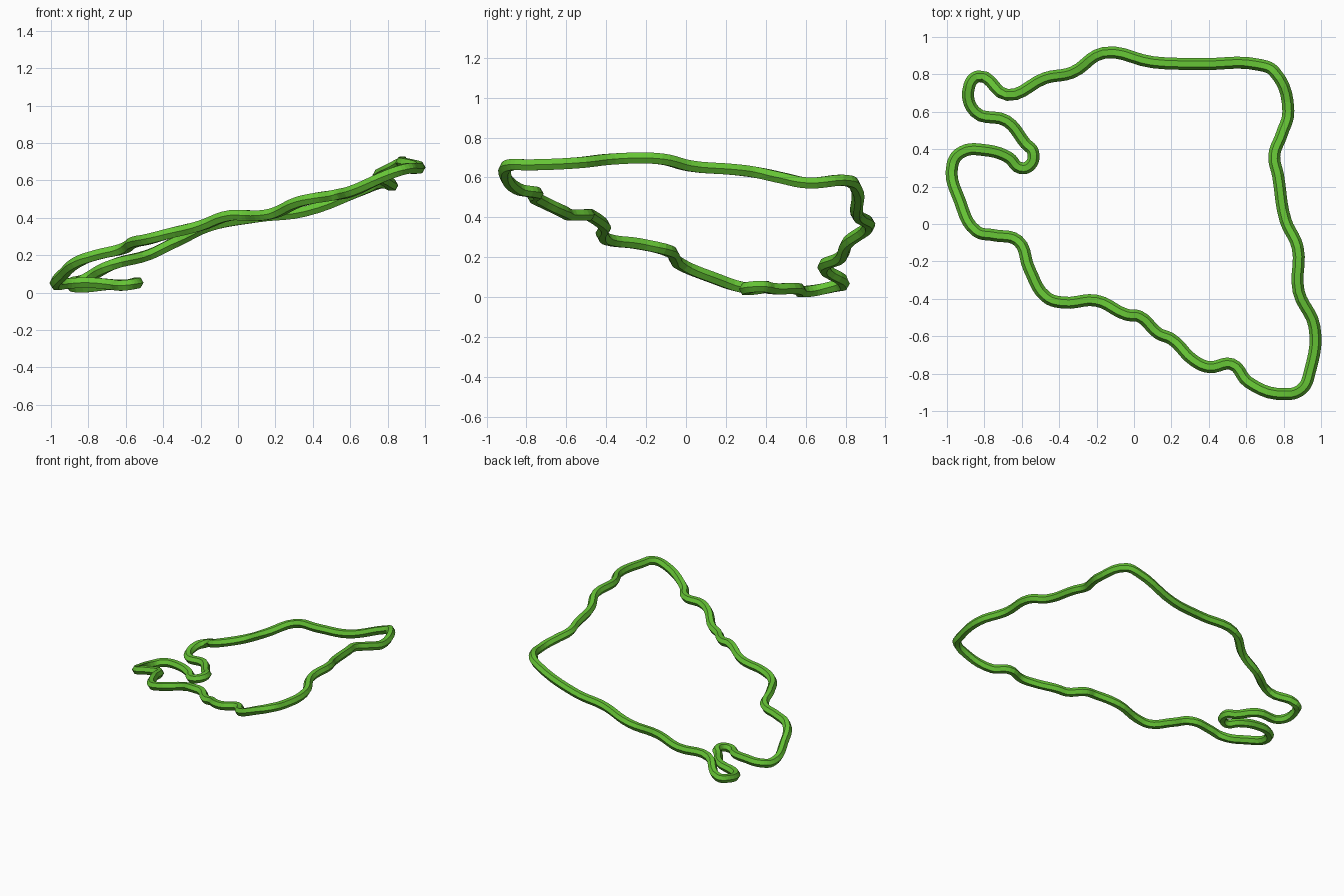
import bpy

cube = bpy.data.objects.get("Cube")
if cube:
    bpy.data.objects.remove(cube, do_unlink=True)

# Single green material
green = bpy.data.materials.new("leaf green")
green.use_nodes = True
colour = (0.13, 0.55, 0.035, 1.0)
green.diffuse_color = colour
bsdf = next(n for n in green.node_tree.nodes if n.type == "BSDF_PRINCIPLED")
bsdf.inputs["Base Color"].default_value = colour
bsdf.inputs["Roughness"].default_value = 0.8

# Centre line of the closed loop, starting at the low left corner
path = [
    # front diagonal, climbing to the right
    (-.97, .32, .05), (-.93, .12, .11), (-.84, -.04, .18), (-.75, -.06, .21),
    (-.62, -.09, .24), (-.56, -.24, .275), (-.47, -.39, .295), (-.38, -.42, .32),
    (-.20, -.41, .365), (-.04, -.485, .42), (.03, -.495, .42), (.13, -.585, .42),
    (.20, -.615, .435), (.32, -.73, .49), (.40, -.765, .51), (.525, -.75, .53),
    (.61, -.845, .55), (.81, -.91, .64),
    # right edge
    (.90, -.88, .67), (.94, -.79, .67), (.965, -.55, .68), (.88, -.36, .70),
    (.875, -.125, .70), (.81, .02, .665), (.77, .26, .645), (.75, .365, .63),
    (.79, .48, .605), (.825, .605, .58),
    # back edge, descending to the left
    (.75, .815, .59), (.675, .85, .56), (.355, .855, .44), (.10, .865, .41),
    (-.16, .915, .36), (-.33, .81, .28), (-.475, .78, .21), (-.675, .69, .155),
    # hairpin bends on the left
    (-.83, .79, .075), (-.88, .74, .06), (-.85, .60, .035), (-.68, .55, .05),
    (-.58, .43, .05), (-.54, .385, .06), (-.555, .315, .055), (-.61, .30, .045),
    (-.67, .355, .05), (-.80, .395, .06), (-.92, .385, .055),
]

# Six-sided tube swept along a smooth closed curve
curve = bpy.data.curves.new("loop_tube", "CURVE")
curve.dimensions = "3D"
curve.twist_mode = "Z_UP"
curve.resolution_u = 5
curve.bevel_depth = 0.032
curve.bevel_resolution = 1
spline = curve.splines.new("BEZIER")
spline.bezier_points.add(len(path) - 1)
for point, co in zip(spline.bezier_points, path):
    point.co = co
    point.handle_left_type = point.handle_right_type = "AUTO"
spline.use_cyclic_u = True
spline.use_smooth = False
curve.materials.append(green)

tube = bpy.data.objects.new("loop_tube", curve)
bpy.context.collection.objects.link(tube)

# Turn the sweep into a flat-shaded mesh
bpy.ops.object.select_all(action="DESELECT")
bpy.context.view_layer.objects.active = tube
tube.select_set(True)
bpy.ops.object.convert(target="MESH")
bpy.ops.object.shade_flat()

# Rest the lowest point on the ground
mesh = bpy.context.object.data
lowest = min(v.co.z for v in mesh.vertices)
for v in mesh.vertices:
    v.co.z -= lowest
